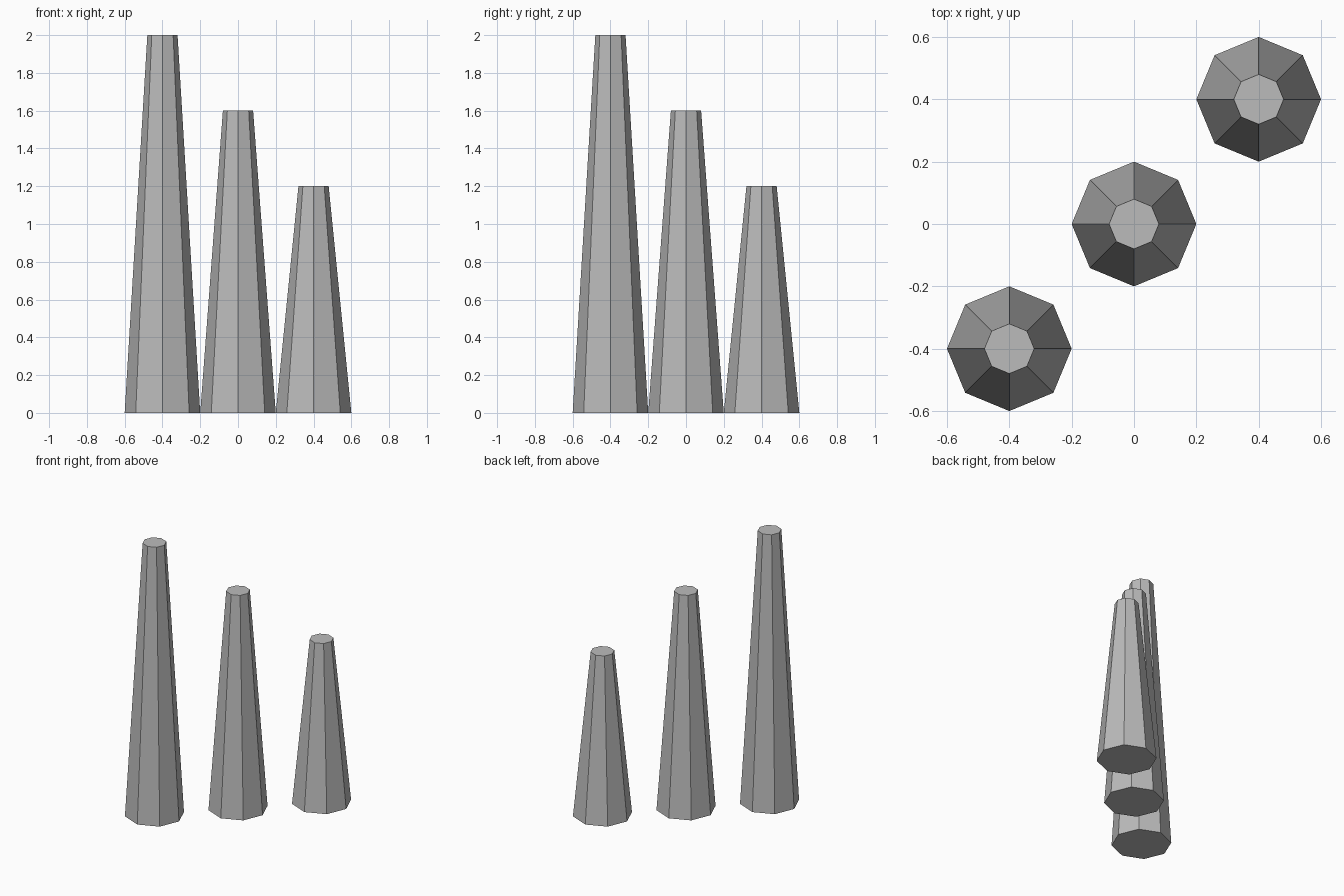
import bpy

cube = bpy.data.objects.get("Cube")
if cube:
    bpy.data.objects.remove(cube, do_unlink=True)

# Plain grey material
grey = bpy.data.materials.new("grey")
grey.use_nodes = True
colour = (0.5, 0.5, 0.5, 1)
grey.diffuse_color = colour
bsdf = next(n for n in grey.node_tree.nodes if n.type == "BSDF_PRINCIPLED")
bsdf.inputs["Base Color"].default_value = colour


def add_column(name, offset, height):
    """Tapered flat-shaded octagonal column standing on the ground."""
    bpy.ops.mesh.primitive_cone_add(
        vertices=8, radius1=0.2, radius2=0.08, depth=height,
        end_fill_type="NGON", location=(offset, offset, height / 2))
    column = bpy.context.object
    column.name = name
    column.data.materials.append(grey)


# Three columns on a diagonal, stepping down in height
add_column("tall_column", -0.4, 2.0)
add_column("middle_column", 0.0, 1.6)
add_column("short_column", 0.4, 1.2)
